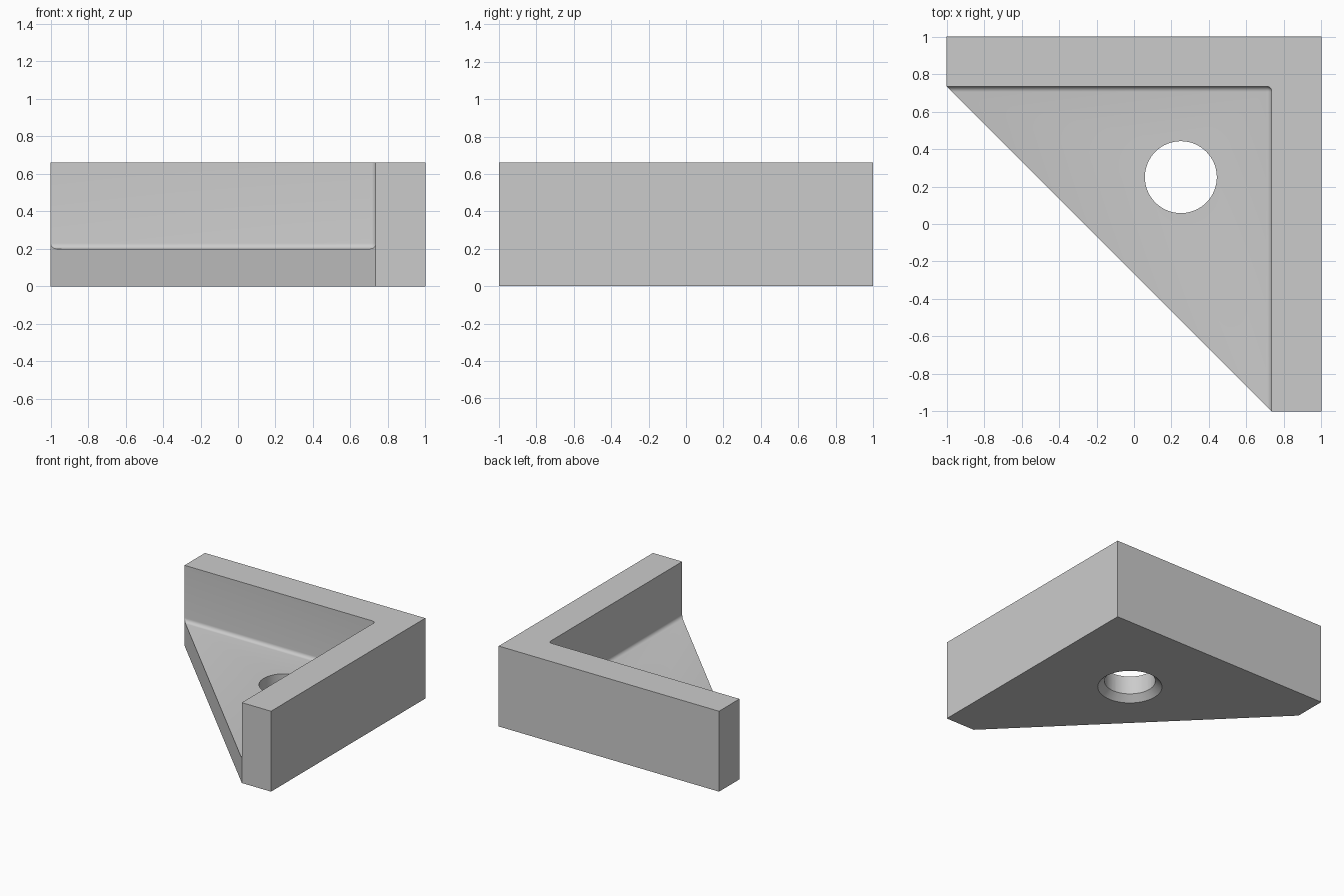
import bpy, bmesh
from mathutils import Matrix

cube = bpy.data.objects.get("Cube")
if cube:
    bpy.data.objects.remove(cube)

HEIGHT, FLOOR, WALL = 0.66, 0.2, 0.735   # total height, plate thickness, inner wall face
HOLE, HOLE_R, SINK_R = 0.25, 0.192, 0.242
FILLET = 0.03

grey = bpy.data.materials.new("plain_grey")
grey.use_nodes = True
grey.diffuse_color = (0.6, 0.6, 0.6, 1)
grey.node_tree.nodes["Principled BSDF"].inputs["Base Color"].default_value = (0.6, 0.6, 0.6, 1)


def make_object(name, bm):
    bmesh.ops.recalc_face_normals(bm, faces=bm.faces)
    mesh = bpy.data.meshes.new(name)
    bm.to_mesh(mesh)
    bm.free()
    mesh.materials.append(grey)
    obj = bpy.data.objects.new(name, mesh)
    bpy.context.collection.objects.link(obj)
    return obj


def prism(outline, z0, z1):
    bm = bmesh.new()
    face = bm.faces.new([bm.verts.new((x, y, z0)) for x, y in outline])
    top = bmesh.ops.extrude_face_region(bm, geom=[face])["geom"]
    verts = [v for v in top if isinstance(v, bmesh.types.BMVert)]
    bmesh.ops.translate(bm, verts=verts, vec=(0, 0, z1 - z0))
    return bm


def cone(r0, r1, z0, z1):
    bm = bmesh.new()
    bmesh.ops.create_cone(bm, cap_ends=True, segments=64, radius1=r0, radius2=r1, depth=z1 - z0,
                          matrix=Matrix.Translation((HOLE, HOLE, (z0 + z1) / 2)))
    return bm


# Solid corner block with a diagonal front
bracket = make_object("corner_bracket", prism(
    [(1, 1), (-1, 1), (-1, WALL), (WALL, -1), (1, -1)], 0, HEIGHT))

# Pocket above the plate, rounded where it meets the walls and floor
pocket_bm = prism([(WALL, WALL), (-2, WALL), (-2, -2), (WALL, -2)], FLOOR, 1)


def on_corner(v):
    return (abs(v.co.x - WALL) < 1e-4) + (abs(v.co.y - WALL) < 1e-4) + (abs(v.co.z - FLOOR) < 1e-4)


inner = [e for e in pocket_bm.edges
         if all(on_corner(v) >= 2 for v in e.verts) and any(on_corner(v) == 3 for v in e.verts)]
bmesh.ops.bevel(pocket_bm, geom=inner, offset=FILLET, segments=6, profile=0.5, affect='EDGES')

# Screw hole and the countersink under the plate
slope = 0.05
cutters = [
    make_object("pocket_cutter", pocket_bm),
    make_object("hole_cutter", cone(HOLE_R, HOLE_R, -0.1, 0.4)),
    make_object("countersink_cutter", cone(SINK_R + slope, SINK_R - 3 * slope, -slope, 3 * slope)),
]
for cutter in cutters:
    cutter.hide_render = True
    mod = bracket.modifiers.new(cutter.name, 'BOOLEAN')
    mod.operation = 'DIFFERENCE'
    mod.solver = 'EXACT'
    mod.object = cutter

# Bake the cuts and remove the helpers
depsgraph = bpy.context.evaluated_depsgraph_get()
result = bpy.data.meshes.new_from_object(bracket.evaluated_get(depsgraph))
bracket.modifiers.clear()
bracket.data = result
for cutter in cutters:
    bpy.data.objects.remove(cutter)

bpy.ops.object.select_all(action='DESELECT')
bracket.select_set(True)
bpy.context.view_layer.objects.active = bracket
bpy.ops.object.shade_smooth_by_angle(angle=0.5)
